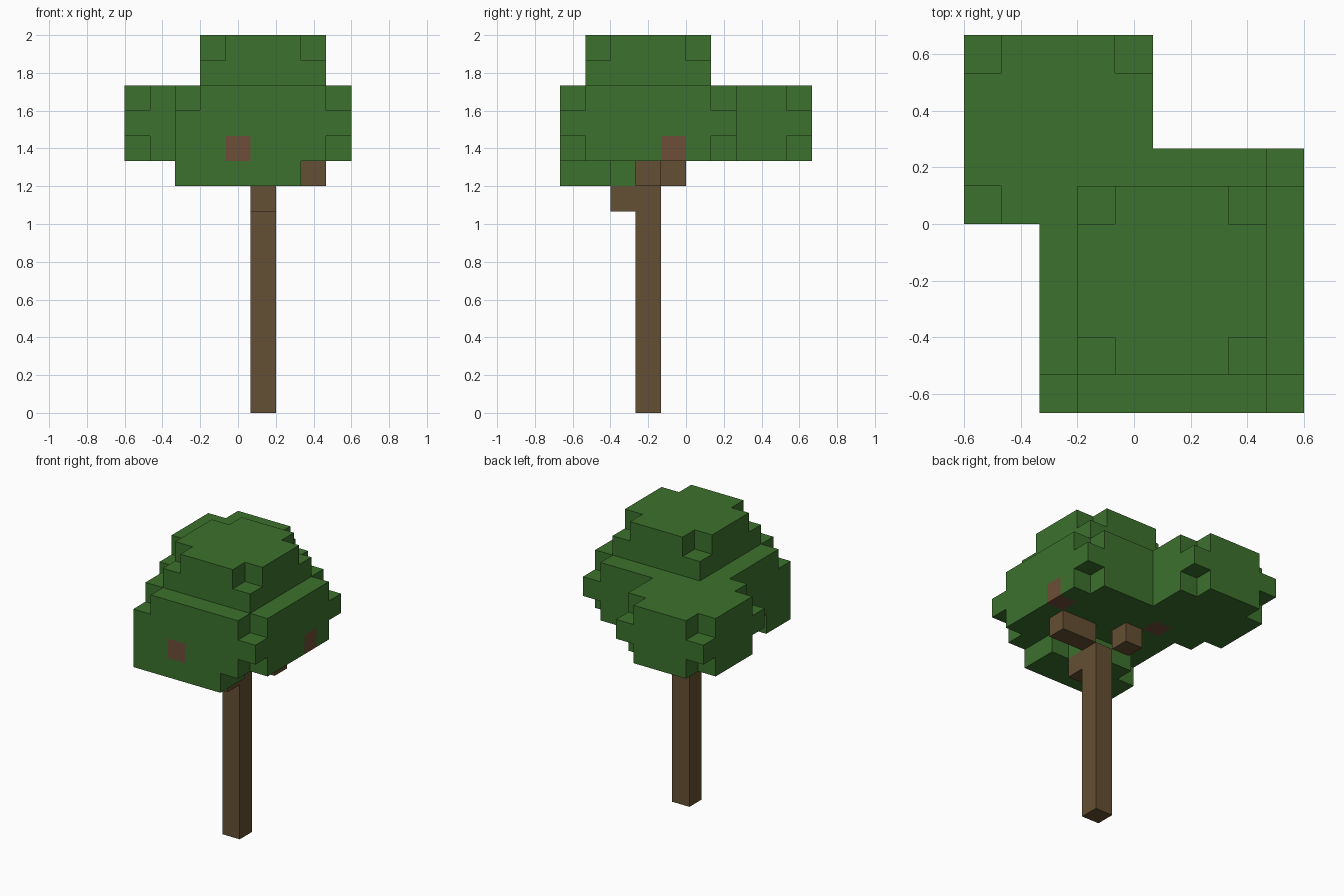
import bpy
import bmesh
from mathutils import Vector

cube = bpy.data.objects.get("Cube")
if cube:
    bpy.data.objects.remove(cube)

SIZE = 2 / 15                        # edge of one block
ORIGIN = Vector((-0.6, -2 / 3, 0))   # outer corner of block (0, 0, 0)


def make_material(name, color):
    mat = bpy.data.materials.new(name)
    mat.use_nodes = True
    mat.diffuse_color = color
    mat.node_tree.nodes["Principled BSDF"].inputs["Base Color"].default_value = color
    return mat


def block(xs, ys, zs):
    """Cells of a solid box; each range includes both ends."""
    return {(i, j, k)
            for i in range(xs[0], xs[1] + 1)
            for j in range(ys[0], ys[1] + 1)
            for k in range(zs[0], zs[1] + 1)}


def corners(xs, ys, zs):
    """Corner cells of a box on the listed layers."""
    return {(i, j, k) for i in xs for j in ys for k in zs}


def make_part(name, cells, solid, mat):
    """Outer skin of a set of cells, leaving out faces against solid cells."""
    bm = bmesh.new()
    for cell in sorted(cells):
        for axis in range(3):
            for side in (0, 1):
                near = list(cell)
                near[axis] += 2 * side - 1
                if tuple(near) in solid:
                    continue
                u, v = (axis + 1) % 3, (axis + 2) % 3
                loop = []
                for du, dv in ((0, 0), (1, 0), (1, 1), (0, 1)):
                    p = Vector(cell)
                    p[axis] += side
                    p[u] += du
                    p[v] += dv
                    loop.append(bm.verts.new(ORIGIN + p * SIZE))
                bm.faces.new(loop if side else loop[::-1])
    bmesh.ops.remove_doubles(bm, verts=bm.verts[:], dist=SIZE / 100)
    mesh = bpy.data.meshes.new(name)
    bm.to_mesh(mesh)
    bm.free()
    mesh.materials.append(mat)
    bpy.context.collection.objects.link(bpy.data.objects.new(name, mesh))


leaf_green = make_material("leaf green", (0.045, 0.165, 0.026, 1))
bark_brown = make_material("bark brown", (0.130, 0.080, 0.033, 1))
twig_brown = make_material("twig brown", (0.153, 0.077, 0.040, 1))

# Wood: straight trunk, stepped branches and their tips among the leaves
trunk = block((5, 5), (3, 3), (0, 8))
branches = {(5, 2, 8), (6, 3, 9), (7, 3, 9), (4, 4, 9)}
twigs = {(4, 0, 10), (8, 4, 10), (3, 5, 10)}

# Leaves: broad crown, back lobe, low front clump and top cap
crown = block((2, 8), (0, 6), (10, 12))
crown -= corners((8,), (0, 6), (10, 12)) | {(2, 0, 12)}
lobe = block((0, 4), (5, 9), (10, 12))
lobe -= corners((0,), (5, 9), (10, 12)) | corners((4,), (9,), (10, 12))
clump = block((2, 6), (0, 2), (9, 9)) - corners((2, 6), (2,), (9,))
cap = block((3, 7), (1, 5), (13, 14)) - corners((3, 7), (1, 5), (14,))
leaves = (crown | lobe | clump | cap) - twigs

solid = trunk | branches | twigs | leaves
make_part("trunk", trunk, solid, bark_brown)
make_part("branches", branches, solid, bark_brown)
make_part("twig_tips", twigs, solid, twig_brown)
make_part("leaf_canopy", leaves, solid, leaf_green)
